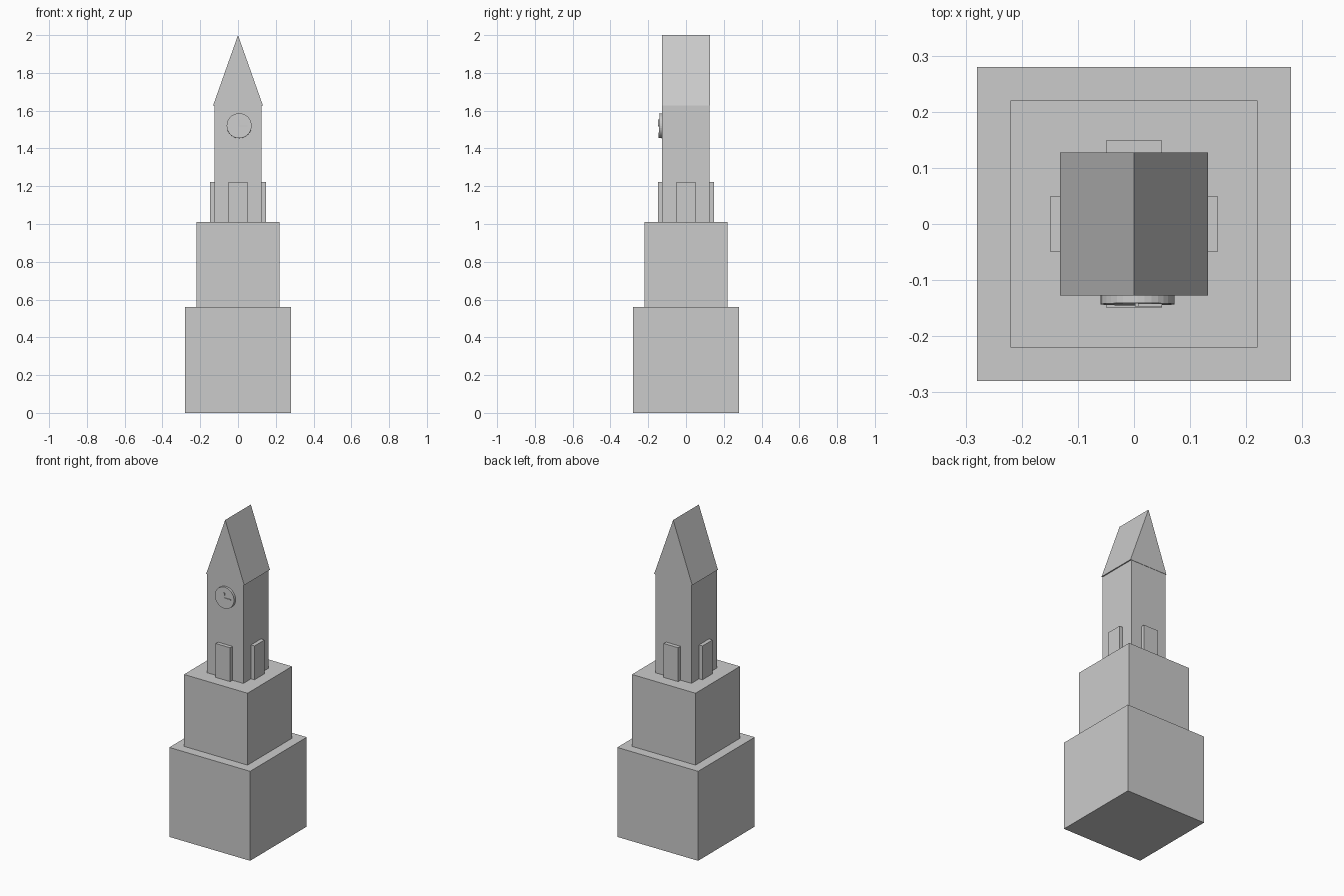
import bpy, bmesh, math
from mathutils import Matrix

if "Cube" in bpy.data.objects:
    bpy.data.objects.remove(bpy.data.objects["Cube"])

grey = bpy.data.materials.new("stone grey")
grey.diffuse_color = (0.6, 0.6, 0.6, 1)
grey.use_nodes = True
grey.node_tree.nodes["Principled BSDF"].inputs["Base Color"].default_value = grey.diffuse_color


def finish(name, bm):
    bmesh.ops.recalc_face_normals(bm, faces=bm.faces)
    me = bpy.data.meshes.new(name)
    bm.to_mesh(me)
    bm.free()
    me.materials.append(grey)
    ob = bpy.data.objects.new(name, me)
    bpy.context.collection.objects.link(ob)
    return ob


def box(name, x0, x1, y0, y1, z0, z1):
    bm = bmesh.new()
    bmesh.ops.create_cube(bm, size=1)
    for v in bm.verts:
        v.co.x = x1 if v.co.x > 0 else x0
        v.co.y = y1 if v.co.y > 0 else y0
        v.co.z = z1 if v.co.z > 0 else z0
    return finish(name, bm)


# Stacked blocks
box("base_block", -0.28, 0.28, -0.28, 0.28, 0, 0.56)
box("middle_block", -0.22, 0.22, -0.22, 0.22, 0.56, 1.01)
box("tower", -0.125, 0.125, -0.126, 0.125, 1.01, 1.63)

# Gabled roof prism with a slight side overhang
bm = bmesh.new()
profile = [(-0.132, 1.627), (0.132, 1.627), (0, 2.0)]
face = bm.faces.new([bm.verts.new((x, -0.127, z)) for x, z in profile])
ext = bmesh.ops.extrude_face_region(bm, geom=[face], use_keep_orig=True)
for g in ext["geom"]:
    if isinstance(g, bmesh.types.BMVert):
        g.co.y = 0.127
finish("roof", bm)

# Raised door panel on each tower side
for i, side in enumerate(("front", "right", "back", "left")):
    door = box(side + "_door", -0.05, 0.05, -0.149, -0.12, 1.01, 1.222)
    door.data.transform(Matrix.Rotation(i * math.pi / 2, 4, 'Z'))

# Clock disc, leaning very slightly
bm = bmesh.new()
bmesh.ops.create_cone(bm, cap_ends=True, segments=32, radius1=0.066,
                      radius2=0.066, depth=0.026,
                      matrix=Matrix.Translation((0.006, -0.130, 1.52)) @
                      Matrix.Rotation(math.radians(88), 4, 'X'))
finish("clock_face", bm)

# Clock hands
box("minute_hand", 0.002, 0.008, -0.147, -0.138, 1.517, 1.552)
box("hour_hand", 0.002, 0.05, -0.147, -0.138, 1.517, 1.522)
